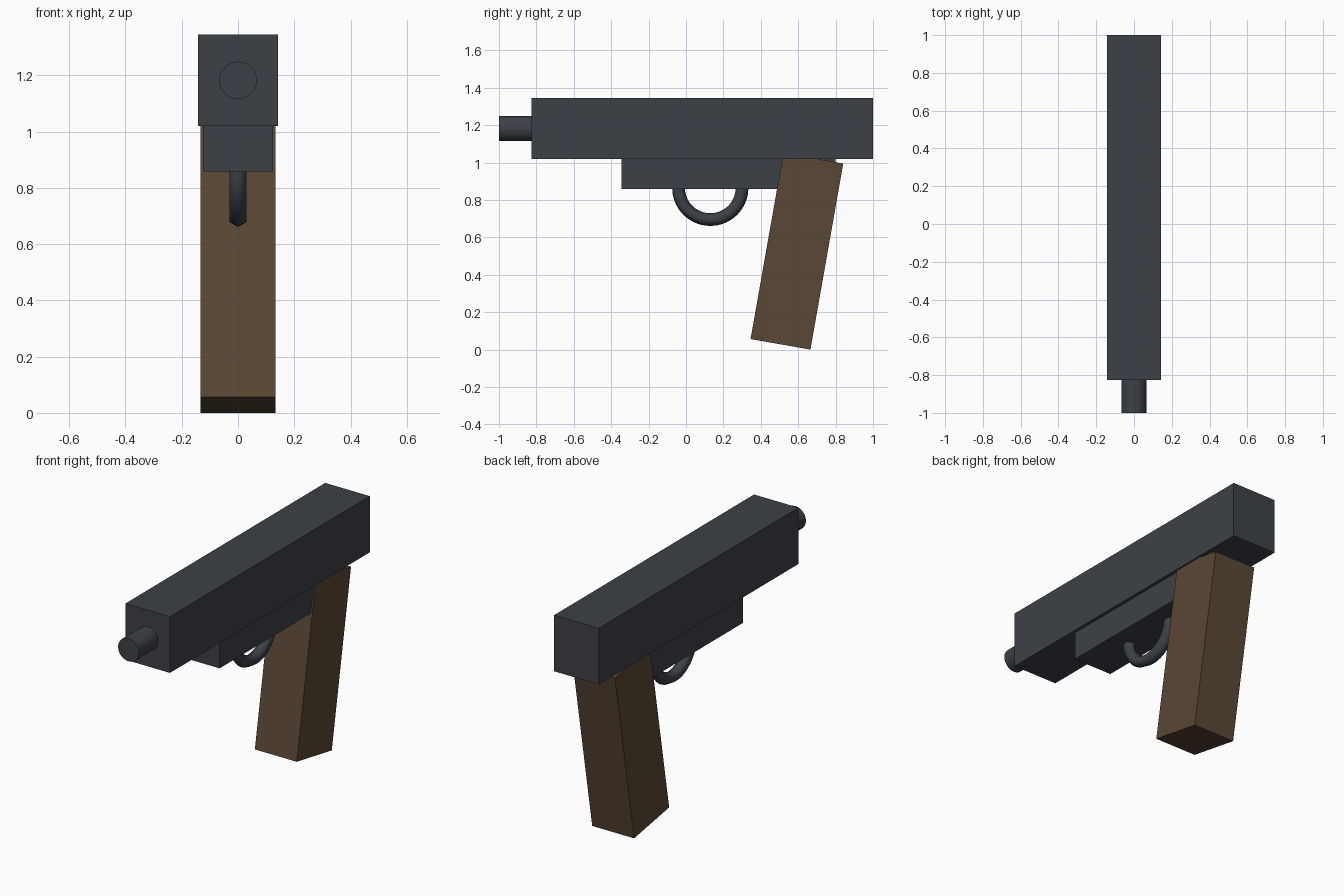
import bpy, bmesh, math
from mathutils import Matrix, Vector

if "Cube" in bpy.data.objects:
    bpy.data.objects.remove(bpy.data.objects["Cube"])


def material(name, rgb):
    mat = bpy.data.materials.new(name)
    mat.use_nodes = True
    mat.diffuse_color = (*rgb, 1)
    mat.node_tree.nodes["Principled BSDF"].inputs["Base Color"].default_value = (*rgb, 1)
    return mat


steel = material("dark_steel", (0.046, 0.053, 0.063))
wood = material("brown_wood", (0.102, 0.063, 0.036))


def add_object(name, bm, mat, smooth=False):
    bmesh.ops.recalc_face_normals(bm, faces=bm.faces)
    mesh = bpy.data.meshes.new(name)
    bm.to_mesh(mesh)
    bm.free()
    mesh.materials.append(mat)
    obj = bpy.data.objects.new(name, mesh)
    bpy.context.collection.objects.link(obj)
    if smooth:
        bpy.ops.object.select_all(action="DESELECT")
        obj.select_set(True)
        bpy.context.view_layer.objects.active = obj
        bpy.ops.object.shade_smooth_by_angle(angle=math.radians(61))
    return obj


def box(name, centre, size, mat, tilt=0):
    bm = bmesh.new()
    place = (Matrix.Translation(centre) @ Matrix.Rotation(math.radians(tilt), 4, "X")
             @ Matrix.Diagonal((*size, 1)))
    bmesh.ops.create_cube(bm, size=1, matrix=place)
    return add_object(name, bm, mat)


# Slide, lower frame and raked grip
box("slide", (0, 0.0875, 1.182), (0.285, 1.825, 0.325), steel)
box("lower_frame", (0, 0.2275, 0.94), (0.248, 1.145, 0.165), steel)
box("grip", (0, 0.593, 0.5255), (0.268, 0.325, 1.01), wood, tilt=-10)

# Barrel, running a little way into the slide
bm = bmesh.new()
bmesh.ops.create_cone(bm, cap_ends=True, segments=24, radius1=0.067, radius2=0.067, depth=0.25,
                      matrix=Matrix.Translation((0, -0.875, 1.182)) @ Matrix.Rotation(math.pi / 2, 4, "X"))
add_object("barrel", bm, steel, smooth=True)

# Trigger guard: a six-sided section swept through a half circle
bm = bmesh.new()
hub = Vector((0, 0.13, 0.865))
ring = []
for i in range(6):
    a = i * math.tau / 6
    ring.append(bm.verts.new(hub + Vector((0.034 * math.sin(a), 0.17 + 0.034 * math.cos(a), 0))))
section = bm.faces.new(ring)
bmesh.ops.spin(bm, geom=[section, *section.edges, *ring], cent=hub, axis=(1, 0, 0),
               angle=-math.pi, steps=20)
add_object("trigger_guard", bm, steel, smooth=True)
